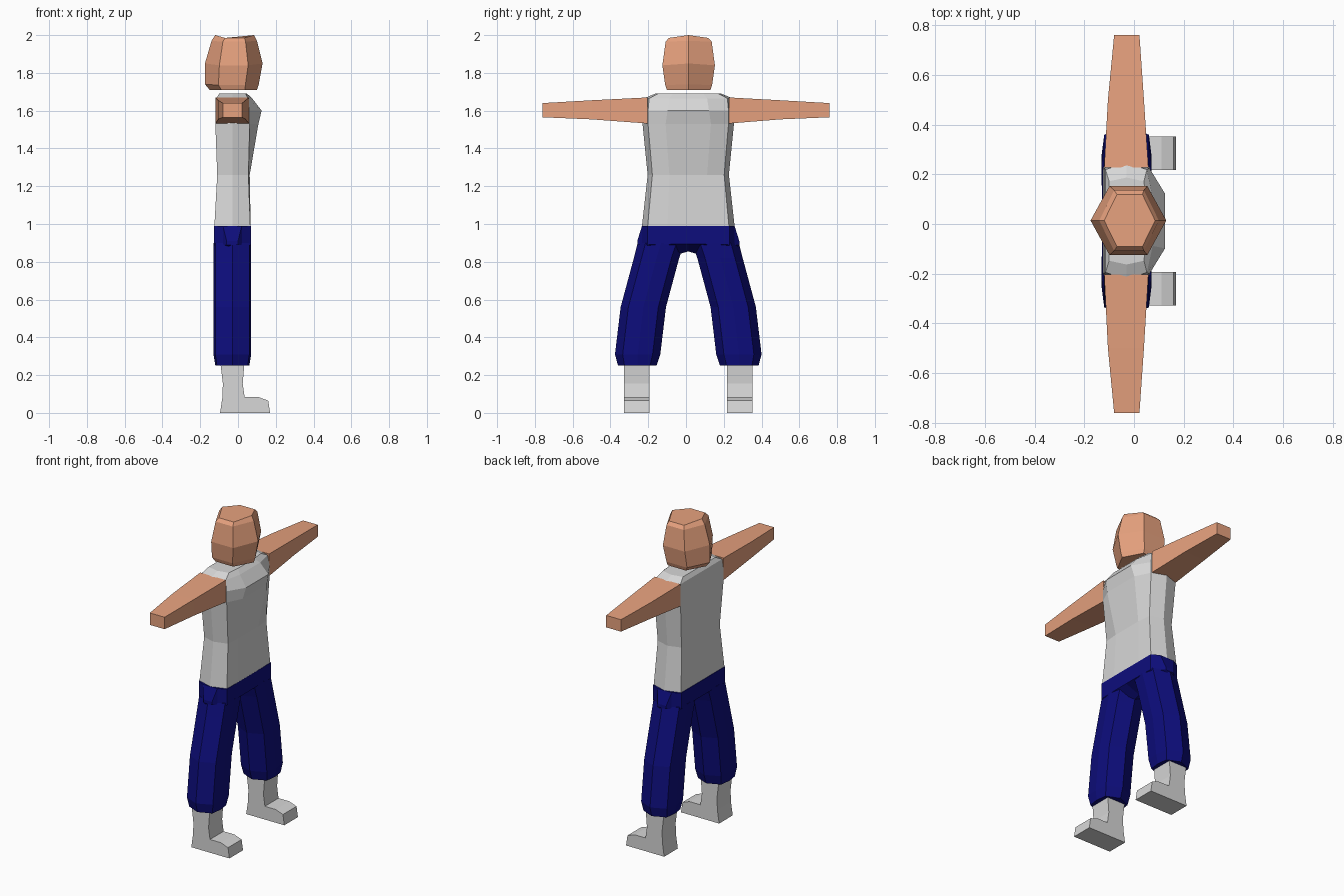
import bpy, bmesh

if "Cube" in bpy.data.objects:
    bpy.data.objects.remove(bpy.data.objects["Cube"])

CY = 0.012  # body midline


def material(name, rgb):
    m = bpy.data.materials.new(name)
    m.diffuse_color = (*rgb, 1)
    m.use_nodes = True
    m.node_tree.nodes["Principled BSDF"].inputs["Base Color"].default_value = m.diffuse_color
    return m


SKIN = material("skin", (0.80, 0.36, 0.21))
CLOTH = material("light grey cloth", (0.68, 0.68, 0.68))
NAVY = material("navy trousers", (0.004, 0.004, 0.20))


def loft(name, rings, mat):
    """Skin a list of closed rings and cap both ends."""
    bm = bmesh.new()
    loops = [[bm.verts.new(p) for p in ring] for ring in rings]
    n = len(loops[0])
    for a, b in zip(loops, loops[1:]):
        for i in range(n):
            j = (i + 1) % n
            bm.faces.new((a[i], a[j], b[j], b[i]))
    bm.faces.new(loops[0][::-1])
    bm.faces.new(loops[-1])
    bmesh.ops.recalc_face_normals(bm, faces=bm.faces[:])
    me = bpy.data.meshes.new(name)
    bm.to_mesh(me)
    bm.free()
    me.materials.append(mat)
    ob = bpy.data.objects.new(name, me)
    bpy.context.collection.objects.link(ob)
    return ob


# Head: hexagonal rings (back x, front x, half width, z at tips, z at flats)
def head_ring(xb, xf, w, z_tip, z_flat):
    d = (xf - xb) / 4
    y = 0.014
    return [(xb, y, z_tip), (xb + d, y - w, z_flat), (xf - d, y - w, z_flat),
            (xf, y, z_tip), (xf - d, y + w, z_flat), (xb + d, y + w, z_flat)]


loft("head", [head_ring(-.15, .10, .115, 1.71, 1.71),
              head_ring(-.175, .11, .124, 1.74, 1.735),
              head_ring(-.175, .13, .139, 1.85, 1.84),
              head_ring(-.14, .10, .122, 1.97, 1.965),
              head_ring(-.12, .085, .105, 2.0, 1.985)], SKIN)


# Shirt: ridged sides and a swelling chest
def shirt_ring(z, xb, c, w, xf, xc, b):
    half = [(xb, c), (-.03, w), (xf, c), (xc, b)]
    pts = half + [(x, -y) for x, y in reversed(half)]
    return [(x, y + CY, z) for x, y in pts]


loft("shirt", [shirt_ring(.99, -.125, .215, .245, .065, .067, .11),
               shirt_ring(1.26, -.11, .19, .215, .055, .062, .10),
               shirt_ring(1.53, -.12, .213, .242, .062, .108, .12),
               shirt_ring(1.60, -.12, .213, .238, .062, .125, .11),
               shirt_ring(1.665, -.115, .207, .235, .052, .075, .10),
               shirt_ring(1.69, -.10, .16, .175, .04, .048, .08)], CLOTH)


# Arms: tapering square sections
def arm_ring(y, x0, x1, z0, z1):
    return [(x0, y, z0), (x1, y, z0), (x1, y, z1), (x0, y, z1)]


for s, side in ((-1, "right"), (1, "left")):
    base = s * .215 + CY
    loft(side + "_arm", [arm_ring(base, -.12, .058, 1.532, 1.67),
                         arm_ring(s * .5, -.105, .04, 1.554, 1.655),
                         arm_ring(s * .76, -.08, .022, 1.565, 1.64)], SKIN)


# Trousers: eight-sided leg sections (height, inner y, outer y, half depth)
def leg_ring(s, z, yi, yo, d):
    m, e = (yi + yo) / 2, (yo - yi) * .17
    pts = [(0, yo), (.9 * d, yo - e), (d, m), (.9 * d, yi + e),
           (0, yi), (-.9 * d, yi + e), (-d, m), (-.9 * d, yo - e)]
    return [(x - .03, s * y + CY, z) for x, y in pts]


LEG = [(.25, .168, .372, .09), (.31, .148, .388, .10),
       (.56, .118, .358, .10), (.82, .048, .288, .10), (.90, .02, .268, .10)]
FOOT = [(-.095, 0), (.17, 0), (.16, .065), (.11, .083), (.035, .083),
        (.025, .155), (.035, .28), (-.095, .28), (-.08, .155), (-.083, .08)]

for s, side in ((-1, "right"), (1, "left")):
    loft(side + "_trouser_leg", [leg_ring(s, *r) for r in LEG], NAVY)
    # Boot: side profile swept across its width
    loft(side + "_boot", [[(x, s * y + CY, z) for x, z in FOOT]
                          for y in (.205, .34)], CLOTH)


# Hips: arched underside, widening down to the legs
def hip_ring(y, z_edge, z_mid, top, d):
    return [(-.03 - d, y + CY, z_edge), (-.03, y + CY, z_mid),
            (-.03 + d, y + CY, z_edge), (-.03 + d, y + CY, top),
            (-.03, y + CY, top), (-.03 - d, y + CY, top)]


loft("hips", [hip_ring(-.27, .89, .89, .91, .03),
              hip_ring(-.245, .89, .86, .99, .05),
              hip_ring(-.217, .89, .82, .99, .098),
              hip_ring(-.085, .893, .83, .99, .098),
              hip_ring(0, .893, .855, .99, .098),
              hip_ring(.085, .893, .83, .99, .098),
              hip_ring(.217, .89, .82, .99, .098),
              hip_ring(.245, .89, .86, .99, .05),
              hip_ring(.27, .89, .89, .91, .03)], NAVY)
